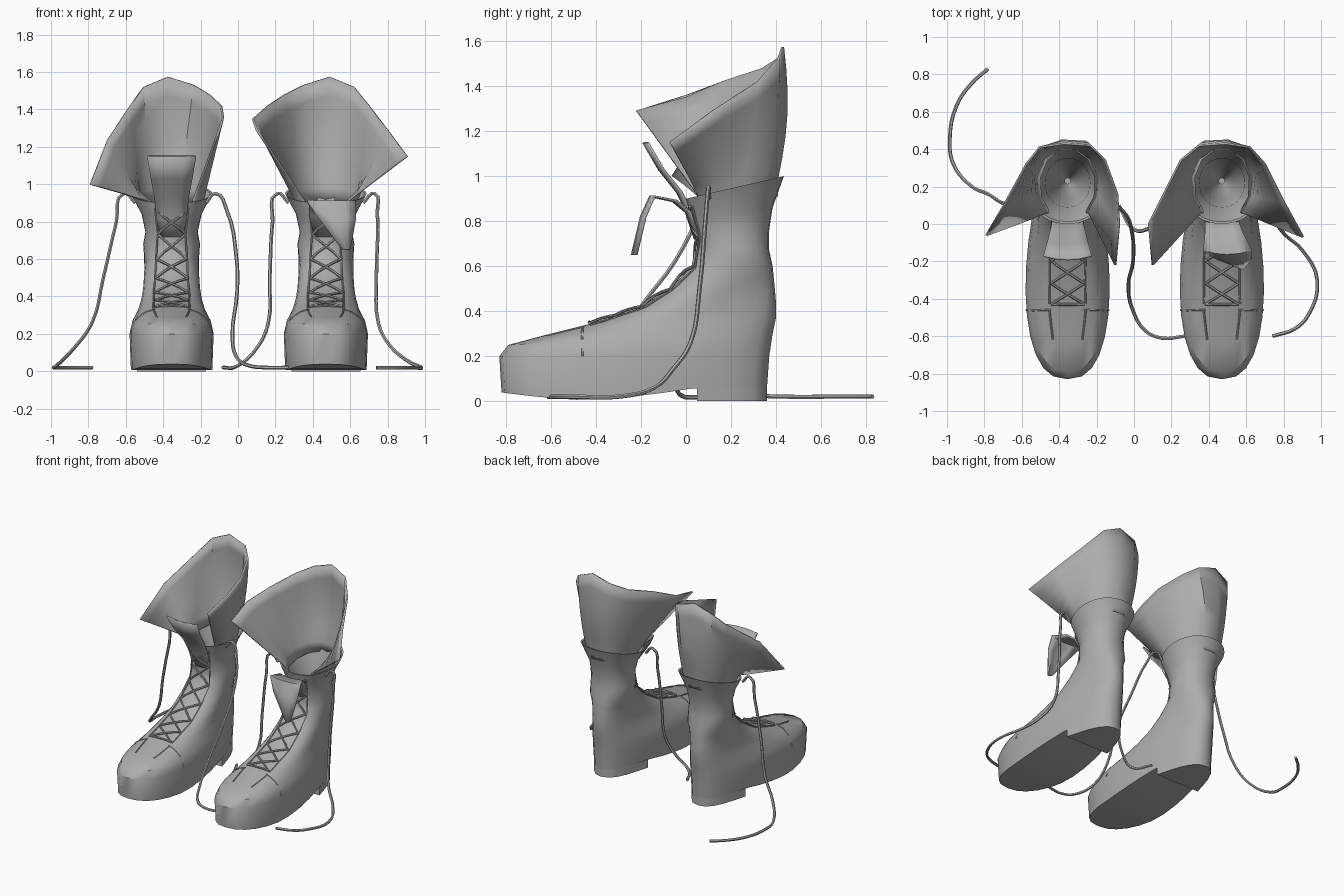
import bpy, bmesh, math
from mathutils import Vector
from mathutils.bvhtree import BVHTree

cube = bpy.data.objects.get("Cube")
if cube:
    bpy.data.objects.remove(cube, do_unlink=True)

grey = bpy.data.materials.new("worn_grey_leather")
grey.use_nodes = True
colour = (0.42, 0.42, 0.42, 1)
grey.diffuse_color = colour
grey.node_tree.nodes["Principled BSDF"].inputs["Base Color"].default_value = colour
SIDES = 28


def finish(obj, thickness=0):
    """Assign the leather, add thickness and shade smooth with sharp creases."""
    obj.data.materials.append(grey)
    if thickness:
        mod = obj.modifiers.new("thickness", "SOLIDIFY")
        mod.thickness = thickness
        mod.offset = 0
    bpy.ops.object.select_all(action="DESELECT")
    obj.select_set(True)
    bpy.context.view_layer.objects.active = obj
    bpy.ops.object.shade_smooth_by_angle(angle=math.radians(38))
    return obj


def loft(name, rows, closed=True, cap_first=False, cap_last=False, thickness=0):
    """Skin a list of equally long point rows."""
    bm = bmesh.new()
    grid = [[bm.verts.new(p) for p in row] for row in rows]
    n = len(rows[0])
    for a, b in zip(grid, grid[1:]):
        for i in range(n if closed else n - 1):
            j = (i + 1) % n
            bm.faces.new((a[i], a[j], b[j], b[i]))
    # caps are strips across the width, so they can follow a curved outline
    for ring, wanted in ((grid[0], cap_first), (grid[-1], cap_last)):
        if wanted:
            for i in range(n // 2):
                quad = [ring[i], ring[i + 1], ring[n - i - 1], ring[-i]]
                bm.faces.new(list(dict.fromkeys(quad)))
    bmesh.ops.recalc_face_normals(bm, faces=bm.faces)
    mesh = bpy.data.meshes.new(name)
    bm.to_mesh(mesh)
    bm.free()
    obj = bpy.data.objects.new(name, mesh)
    bpy.context.collection.objects.link(obj)
    return finish(obj, thickness)


def tube(name, paths, radius, smooth=False):
    """Round cords along one or more paths, as a mesh."""
    curve = bpy.data.curves.new(name, "CURVE")
    curve.dimensions = "3D"
    curve.bevel_depth = radius
    curve.bevel_resolution = 1
    curve.use_fill_caps = True
    curve.resolution_u = 4
    for path in paths:
        spline = curve.splines.new("BEZIER" if smooth else "POLY")
        points = spline.bezier_points if smooth else spline.points
        points.add(len(path) - 1)
        for point, co in zip(points, path):
            if smooth:
                point.co = co
                point.handle_left_type = point.handle_right_type = "AUTO"
            else:
                point.co = (*co, 1)
    temp = bpy.data.objects.new(name, curve)
    bpy.context.collection.objects.link(temp)
    bpy.context.view_layer.update()
    mesh = bpy.data.meshes.new_from_object(temp.evaluated_get(bpy.context.evaluated_depsgraph_get()))
    bpy.data.objects.remove(temp, do_unlink=True)
    mesh.materials.clear()
    obj = bpy.data.objects.new(name, mesh)
    bpy.context.collection.objects.link(obj)
    return finish(obj)


def ring(cx, fy, fz, by, bz, half, egg=0.15, power=0.8):
    """Tilted egg-shaped section running from a front point to a back point."""
    points = []
    for i in range(SIDES):
        a = 2 * math.pi * i / SIDES
        c, s = math.cos(a), math.sin(a)
        t = (1 - c) / 2
        x = math.copysign(abs(s) ** power, s) * half * (1 + egg * c)
        points.append(Vector((cx + x, fy + (by - fy) * t, fz + (bz - fz) * t)))
    return points


def sole_height(y):
    """Toe spring in front, arch rising towards the heel."""
    if y < -0.45:
        return 0.005 + 0.035 * ((-0.45 - y) / 0.38) ** 1.5
    return 0.005 + 0.055 * min(1, (y + 0.45) / 0.5) ** 1.5


# front y, front z, back y, back z, half width
FOOT = [(-0.83, 0.2, 0.37, 0.2, 0.222), (-0.79, 0.25, 0.385, 0.3, 0.207),
        (-0.64, 0.29, 0.4, 0.37, 0.178), (-0.42, 0.345, 0.4, 0.44, 0.16),
        (-0.22, 0.41, 0.395, 0.5, 0.15), (-0.07, 0.5, 0.39, 0.55, 0.145)]
SHAFT = [(0.04, 0.62, 0.385, 0.6, 0.147), (0.05, 0.68, 0.368, 0.68, 0.152),
         (0.04, 0.74, 0.368, 0.75, 0.14), (0.02, 0.82, 0.385, 0.86, 0.16),
         (0, 0.9, 0.435, 1, 0.218)]
LINING = [(0.012, 0.9, 0.423, 0.995, 0.206), (0.09, 0.75, 0.35, 0.78, 0.12),
          (0.13, 0.45, 0.33, 0.45, 0.09), (0.215, 0.13, 0.245, 0.13, 0.015)]

# collar rims from outer tip round the back to inner tip: outward offset, y, z
BACK = [(0.15, 0.41, 1.52), (0.02, 0.43, 1.575), (-0.12, 0.42, 1.53)]
RIMS = {
    "left": [(0.435, -0.07, 1.15), (0.33, 0.12, 1.29), (0.23, 0.32, 1.42), *BACK,
             (-0.22, 0.34, 1.48), (-0.31, 0.16, 1.42), (-0.39, 0, 1.35), (-0.37, -0.22, 1.29)],
    "right": [(0.435, -0.06, 1), (0.34, 0.1, 1.24), (0.22, 0.32, 1.42), *BACK,
              (-0.2, 0.34, 1.48), (-0.265, 0.16, 1.42), (-0.275, 0, 1.36), (-0.255, -0.22, 1.29)]}
# tongue rows: sideways shift, y, z, half width
TONGUES = {
    "left": [(0, 0.04, 0.72, 0.06), (0, 0, 0.84, 0.09), (0.01, -0.06, 0.89, 0.1),
             (0.03, -0.16, 0.91, 0.13), (0.06, -0.2, 0.82, 0.1), (0.11, -0.24, 0.65, 0.02)],
    "right": [(0, 0.04, 0.72, 0.06), (0, 0.015, 0.82, 0.08), (0, -0.04, 0.93, 0.09),
              (0, -0.12, 1.03, 0.11), (0, -0.19, 1.15, 0.13)]}


def build_boot(side, cx, out):
    # foot, shaft and inner lining as one skin
    sole = ring(cx, -0.82, 0, 0.36, 0, 0.215)
    for p in sole:
        p.z = sole_height(p.y)
    rows = [sole] + [ring(cx, *r) for r in FOOT]
    rows += [ring(cx, *r, egg=0, power=0.9) for r in SHAFT + LINING]
    body = loft(side + "_boot_body", rows, cap_first=True)
    tree = BVHTree.FromPolygons([v.co for v in body.data.vertices],
                                [p.vertices for p in body.data.polygons])

    # heel block under the back of the sole
    rear = [p for p in sole if p.y > 0]
    top = [(p.x, max(p.y, 0.05), 0.062) for p in rear]
    base = [(x, y, 0) for x, y, z in top]
    if len(top) % 2:
        centre = len(top) // 2
        top.insert(0, ((top[0][0] + top[-1][0]) / 2, 0.05, 0.062))
        base.insert(0, (top[0][0], 0.05, 0))
    loft(side + "_heel", [top, base], cap_first=True, cap_last=True)

    # flared collar, open at the front
    rim = RIMS[side]
    rows = []
    for step in range(-1, 7):
        s = max(step, 0) / 6
        row = []
        for k, (u, y, z) in enumerate(rim):
            a = math.radians(-50 + 280 * k / (len(rim) - 1))
            bu, by = 0.18 * math.cos(a), 0.21 + 0.2 * math.sin(a)
            bz = 0.9 + 0.2 * by
            if step < 0:
                bu, bz = bu * 0.85, bz - 0.07
            swell = 0.03 * math.sin(math.pi * s) * max(0, math.sin(a))
            row.append((cx + out * (bu + (u - bu) * s), by + (y - by) * s + swell, bz + (z - bz) * s))
        rows.append(row)
    loft(side + "_collar", rows, closed=False, thickness=0.012)

    # tongue, slightly bowed across its width
    rows = [[(cx + dx + w * t, y + 0.02 * t * t, z) for t in (-1, -0.5, 0, 0.5, 1)]
            for dx, y, z, w in TONGUES[side]]
    loft(side + "_tongue", rows, closed=False, thickness=0.01)

    def on_skin(u, y, z, lift=0.006):
        spot, normal, *_ = tree.find_nearest(Vector((cx + u, y, z)))
        outward = normal if normal.dot(Vector((0, -1, 1))) > 0 else -normal
        return spot + outward * lift

    # criss-cross lacing over the instep
    line = [(-0.43, 0.35), (-0.32, 0.39), (-0.2, 0.43), (-0.08, 0.51), (0.02, 0.61), (0.03, 0.73), (0, 0.86)]
    cords = []
    for (y0, z0), (y1, z1) in zip(line, line[1:]):
        for s in (-1, 1):
            cords.append([on_skin(s * 0.09 * (1 - 2 * t), y0 + (y1 - y0) * t, z0 + (z1 - z0) * t, 0.009)
                          for t in (0, 0.25, 0.5, 0.75, 1)])
    cords.append([on_skin(u, *line[0], 0.009) for u in (-0.09, -0.045, 0, 0.045, 0.09)])
    tube(side + "_lacing", cords, 0.007)

    # raised seams beside the laces and around the toe
    seams = []
    for s in (-1, 1):
        seams.append([on_skin(s * 0.1, y, z, 0.001) for y, z in line])
        seams.append([on_skin(s * (0.1 - 0.02 * t), -0.46 - 0.16 * t, 0.34 - 0.04 * t, 0.001)
                      for t in (0, 0.5, 1)])
        seams.append([on_skin(s * u, -0.46, z, 0.001)
                      for u, z in ((0.09, 0.34), (0.14, 0.31), (0.18, 0.27), (0.22, 0.2))])
    tube(side + "_seams", seams, 0.005)


build_boot("left", 0.47, 1)
build_boot("right", -0.355, -1)

# loose lace ends hanging to the ground
LOOSE = {
    "right_outer_lace": [(-0.55, 0.1, 0.9), (-0.61, 0.1, 0.95), (-0.65, 0.1, 0.8), (-0.72, 0.12, 0.5),
                         (-0.78, 0.16, 0.26), (-0.88, 0.21, 0.12), (-0.97, 0.33, 0.03), (-0.985, 0.45, 0.02),
                         (-0.95, 0.63, 0.02), (-0.87, 0.75, 0.02), (-0.78, 0.83, 0.02)],
    "right_inner_lace": [(-0.17, 0.1, 0.9), (-0.12, 0.1, 0.95), (-0.06, 0.07, 0.86), (-0.01, -0.05, 0.62),
                         (-0.005, -0.2, 0.42), (-0.03, -0.33, 0.2), (-0.01, -0.45, 0.08),
                         (0.06, -0.57, 0.03), (0.15, -0.61, 0.02), (0.27, -0.6, 0.02)],
    "left_inner_lace": [(0.27, 0.1, 0.9), (0.21, 0.1, 0.95), (0.185, 0.08, 0.8), (0.17, 0.05, 0.5),
                        (0.16, 0.02, 0.25), (0.09, -0.02, 0.11), (0, -0.03, 0.03), (-0.08, 0.1, 0.02)],
    "left_outer_lace": [(0.67, 0.1, 0.9), (0.73, 0.1, 0.95), (0.745, 0.09, 0.85), (0.74, 0.06, 0.5),
                        (0.75, 0.02, 0.26), (0.81, -0.06, 0.14), (0.9, -0.14, 0.06), (0.98, -0.3, 0.02),
                        (0.93, -0.49, 0.02), (0.86, -0.56, 0.02), (0.74, -0.6, 0.02)]}
for name, path in LOOSE.items():
    tube(name, [path], 0.01, smooth=True)
